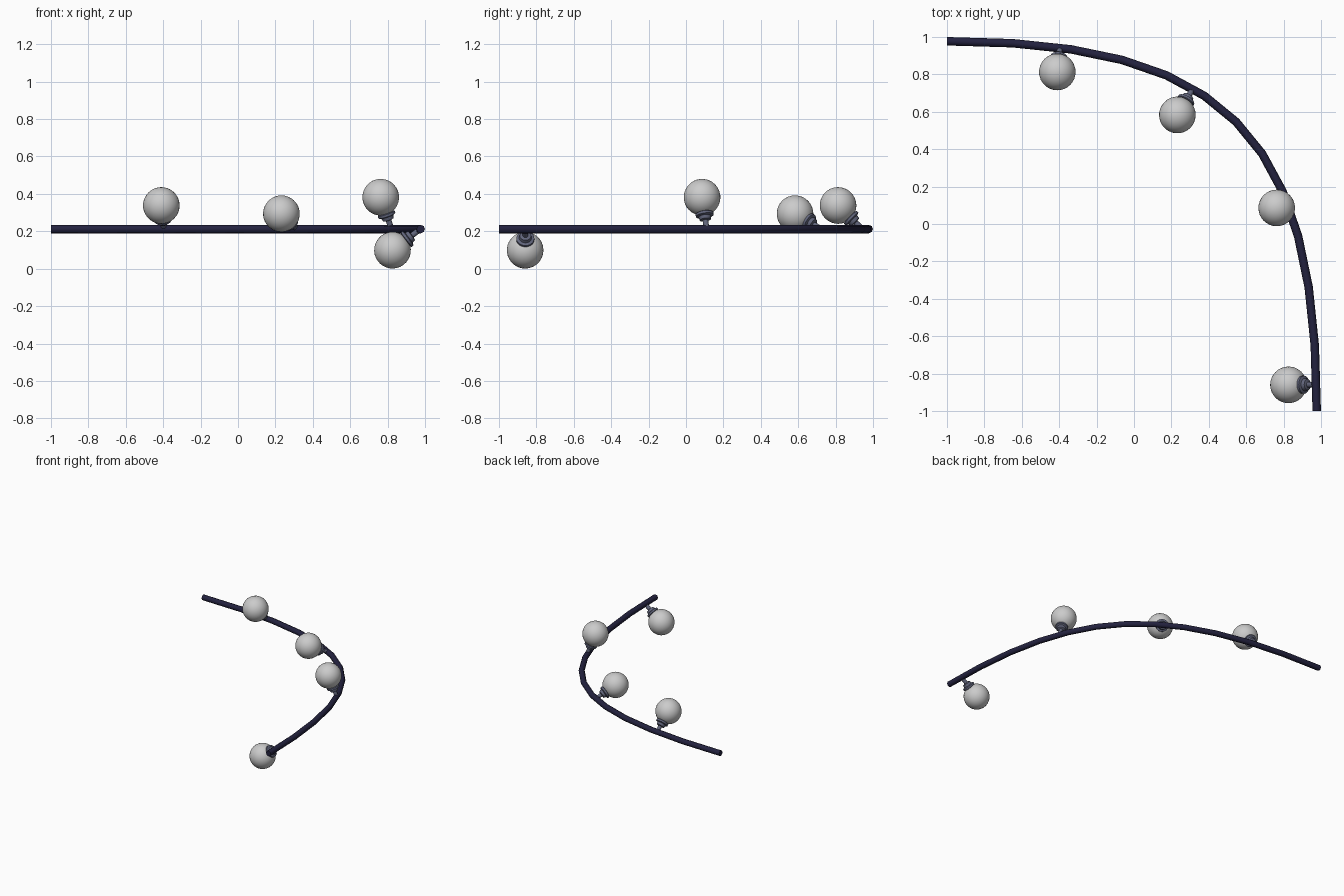
import bpy, bmesh, math
from mathutils import Vector

if "Cube" in bpy.data.objects:
    bpy.data.objects.remove(bpy.data.objects["Cube"])

def material(name, rgb):
    m = bpy.data.materials.new(name)
    m.diffuse_color = (*rgb, 1)
    m.use_nodes = True
    m.node_tree.nodes["Principled BSDF"].inputs["Base Color"].default_value = m.diffuse_color
    return m

navy = material("navy", (0.017, 0.016, 0.05))
slate = material("slate", (0.12, 0.13, 0.2))
R, Z = 0.0225, 0.212          # cable radius and height
E, H = 0.977, 0.487           # curve end offset and handle position
P = [Vector(p) for p in ((-1, E, Z), (H, E, Z), (E, H, Z), (E, -1, Z))]

# Hanging cable: one bezier sweep with a round section
cu = bpy.data.curves.new("cable", 'CURVE')
cu.dimensions = '3D'
cu.resolution_u = 12
cu.bevel_depth = R
cu.bevel_resolution = 2
cu.use_fill_caps = True
sp = cu.splines.new('BEZIER')
sp.bezier_points.add(1)
for bp, co, left, right in zip(sp.bezier_points, (P[0], P[3]),
                               (P[0] - Vector((0.3, 0, 0)), P[2]),
                               (P[1], P[3] - Vector((0, 0.3, 0)))):
    bp.handle_left_type = bp.handle_right_type = 'FREE'
    bp.co, bp.handle_left, bp.handle_right = co, left, right
cable = bpy.data.objects.new("cable", cu)
bpy.context.collection.objects.link(cable)
cu.materials.append(navy)

def on_cable(t):
    s = 1 - t
    return s**3 * P[0] + 3*s*s*t * P[1] + 3*s*t*t * P[2] + t**3 * P[3]

# Socket profile: (radius, distance from bulb centre)
PROFILE = [(0.034, 0.085), (0.048, 0.092), (0.048, 0.105), (0.034, 0.110),
           (0.030, 0.128), (0.015, 0.132), (0.015, 0.172)]

def socket(centre, direction):
    bm = bmesh.new()
    n = 24
    rings = [[bm.verts.new((r * math.cos(2*math.pi*i/n), r * math.sin(2*math.pi*i/n), d))
              for i in range(n)] for r, d in PROFILE]
    for a, b in zip(rings, rings[1:]):
        for i in range(n):
            j = (i + 1) % n
            bm.faces.new((a[i], a[j], b[j], b[i]))
    bm.faces.new(rings[0][::-1])
    bm.faces.new(rings[-1])
    me = bpy.data.meshes.new("socket")
    bm.to_mesh(me)
    bm.free()
    ob = bpy.data.objects.new("socket", me)
    bpy.context.collection.objects.link(ob)
    ob.location = centre
    ob.rotation_mode = 'QUATERNION'
    ob.rotation_quaternion = direction.to_track_quat('Z', 'Y')
    me.materials.append(slate)
    bpy.ops.object.select_all(action='DESELECT')
    ob.select_set(True)
    bpy.context.view_layer.objects.active = ob
    bpy.ops.object.shade_smooth_by_angle()

# Bulbs, each aimed at the nearest point of the cable
for c in ((-0.41, 0.813, 0.338), (0.232, 0.583, 0.294),
          (0.763, 0.086, 0.382), (0.826, -0.860, 0.099)):
    c = Vector(c)
    near = min((on_cable(i / 400) for i in range(401)), key=lambda p: (p - c).length)
    bpy.ops.mesh.primitive_uv_sphere_add(segments=32, ring_count=16, radius=0.098, location=c)
    bulb = bpy.context.object
    bulb.name = "bulb"
    bulb.rotation_mode = 'QUATERNION'
    bulb.rotation_quaternion = (near - c).to_track_quat('Z', 'Y')
    bpy.ops.object.shade_smooth()
    socket(c, near - c)
